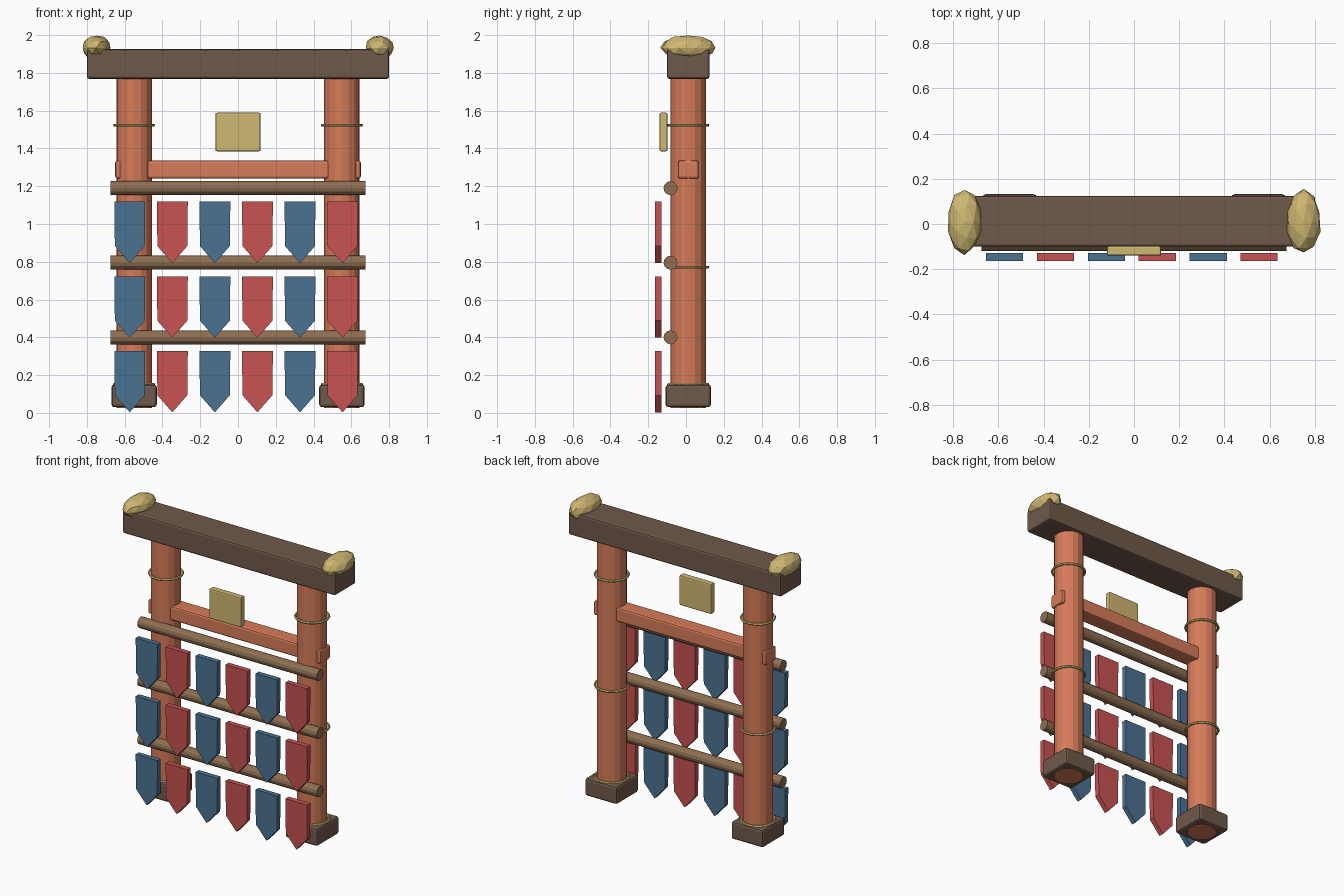
import bpy, bmesh, math, random
from mathutils import Vector

if "Cube" in bpy.data.objects:
    bpy.data.objects.remove(bpy.data.objects["Cube"])

random.seed(4)
YC = 0.012  # depth centre of the frame


def material(name, rgb):
    m = bpy.data.materials.new(name)
    m.diffuse_color = (*rgb, 1)
    m.use_nodes = True
    m.node_tree.nodes["Principled BSDF"].inputs["Base Color"].default_value = m.diffuse_color
    return m


ORANGE = material("orange_paint", (0.68, 0.20, 0.10))
DARK = material("dark_wood", (0.16, 0.10, 0.07))
WOOD = material("pole_wood", (0.27, 0.16, 0.085))
GOLD = material("straw_gold", (0.63, 0.48, 0.17))
BLUE = material("blue_cloth", (0.07, 0.17, 0.29))
RED = material("red_cloth", (0.58, 0.085, 0.085))


def finish(ob, name, mat):
    ob.name = name
    ob.data.materials.append(mat)
    return ob


def box(name, loc, size, mat, bevel):
    bpy.ops.mesh.primitive_cube_add(size=1, location=loc)
    ob = finish(bpy.context.object, name, mat)
    for v in ob.data.vertices:
        v.co *= Vector(size)
    mod = ob.modifiers.new("bevel", 'BEVEL')
    mod.width, mod.segments = bevel, 2
    return ob


def cylinder(name, loc, r, length, mat, sides, rot=(0, 0, 0)):
    bpy.ops.mesh.primitive_cylinder_add(vertices=sides, radius=r, depth=length,
                                        location=loc, rotation=rot)
    return finish(bpy.context.object, name, mat)


def pennant(name, x, z_tip, mat):
    # five-sided banner extruded front to back
    outline = [(-0.082, 0.325), (0.082, 0.325), (0.079, 0.09), (0, 0), (-0.079, 0.09)]
    bm = bmesh.new()
    face = bm.faces.new([bm.verts.new((px, -0.164, pz)) for px, pz in outline])
    ext = bmesh.ops.extrude_face_region(bm, geom=[face])
    bmesh.ops.translate(bm, vec=(0, 0.035, 0),
                        verts=[g for g in ext["geom"] if isinstance(g, bmesh.types.BMVert)])
    bmesh.ops.recalc_face_normals(bm, faces=bm.faces)
    me = bpy.data.meshes.new(name)
    bm.to_mesh(me)
    bm.free()
    ob = bpy.data.objects.new(name, me)
    bpy.context.collection.objects.link(ob)
    ob.location = (x, 0, z_tip)
    finish(ob, name, mat)


# posts with footings, rope rings and beam-end straw caps
for side, s in (("left", -1), ("right", 1)):
    x = 0.55 * s
    cylinder(f"{side}_post", (x, YC, 0.905), 0.094, 1.76, ORANGE, 16)
    box(f"{side}_footing", (x, YC, 0.09), (0.24, 0.24, 0.12), DARK, 0.015)
    for i, z in enumerate((0.15, 0.772, 1.523)):
        bpy.ops.mesh.primitive_torus_add(location=(x, YC, z), major_radius=0.104,
                                         minor_radius=0.008, major_segments=24, minor_segments=6)
        finish(bpy.context.object, f"{side}_rope_ring_{i + 1}", GOLD)

    bpy.ops.mesh.primitive_ico_sphere_add(subdivisions=2, radius=1, location=(0.75 * s, YC, 1.933))
    cap = finish(bpy.context.object, f"{side}_beam_cap", GOLD)
    for v in cap.data.vertices:
        v.co = v.co * random.uniform(0.93, 1.03) * Vector((0.077, 0.147, 0.067))

# top beam and tie beam passing through the posts
box("top_beam", (0, YC, 1.847), (1.6, 0.225, 0.157), DARK, 0.012)
box("tie_beam", (0, YC, 1.288), (1.3, 0.11, 0.096), ORANGE, 0.012)

# front plaque
box("plaque", (0, -0.119, 1.487), (0.24, 0.042, 0.204), GOLD, 0.008)

# three poles, each with a row of pennants
for row in range(3):
    dz = 0.395 * row
    cylinder(f"pole_{row + 1}", (0, -0.082, 0.4 + dz), 0.037, 1.35, WOOD, 12,
             (0, math.pi / 2, 0))
    for col in range(6):
        pennant(f"pennant_{row + 1}_{col + 1}", -0.573 + 0.2253 * col, 0.003 + dz,
                RED if col % 2 else BLUE)
